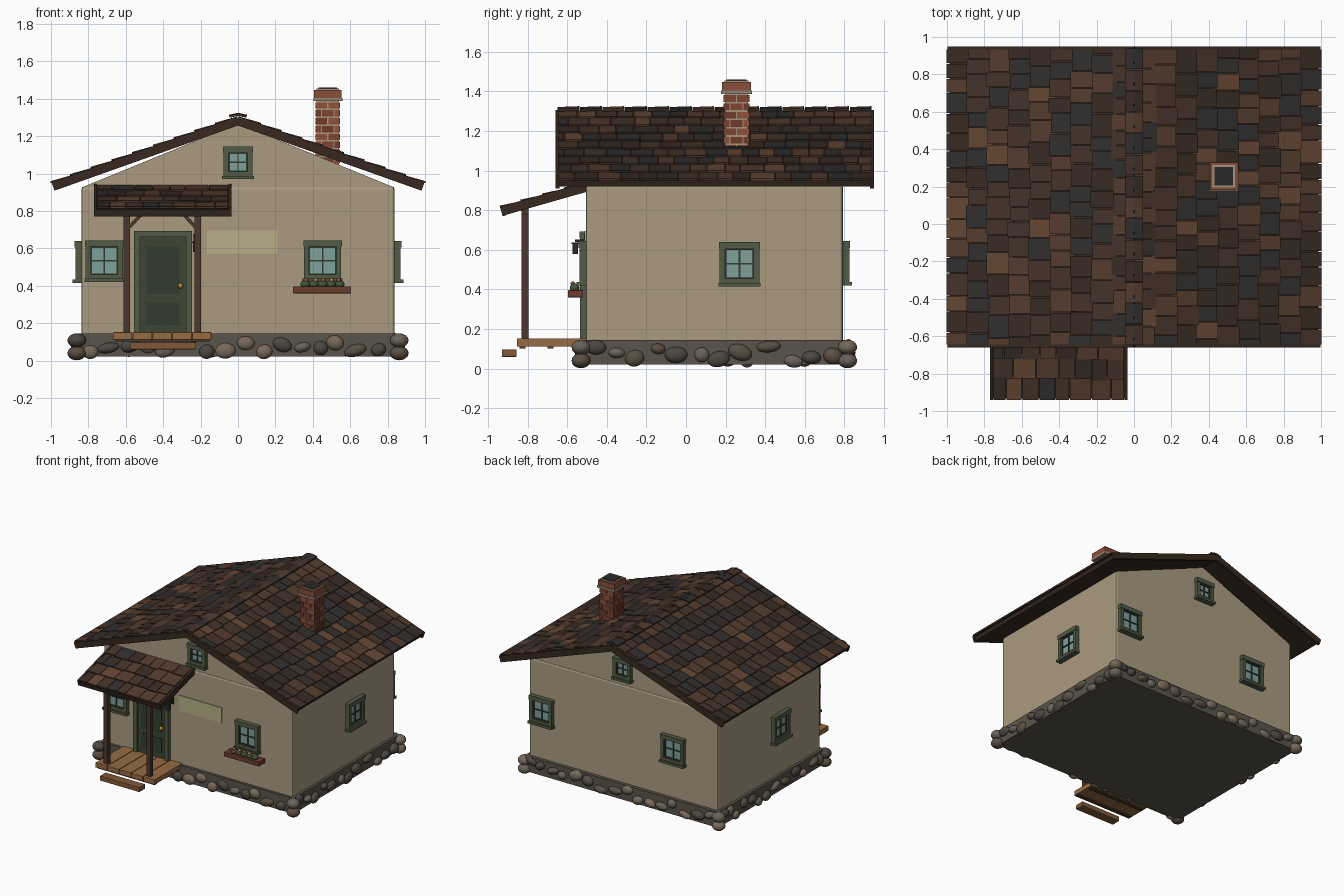
import bpy, bmesh, random
from math import pi, atan
from mathutils import Matrix, Vector

if "Cube" in bpy.data.objects:
    bpy.data.objects.remove(bpy.data.objects["Cube"])

random.seed(7)
T = Matrix.Translation
R = Matrix.Rotation
I = Matrix.Identity(4)
mats = {}


def material(hexcol):
    if hexcol not in mats:
        m = bpy.data.materials.new("col_" + hexcol)
        m.diffuse_color = [(int(hexcol[i:i + 2], 16) / 255) ** 2.2 for i in (0, 2, 4)] + [1]
        m.use_nodes = True
        m.node_tree.nodes["Principled BSDF"].inputs["Base Color"].default_value = m.diffuse_color
        mats[hexcol] = m
    return mats[hexcol]


def box(c, s, frame=I, rot=I):
    """Matrix of a box with centre c and size s inside a local frame."""
    return frame @ T(Vector(c)) @ rot @ Matrix.Diagonal((*s, 1))


def span(x0, x1, y0, y1, z0, z1, frame=I):
    return box(((x0 + x1) / 2, (y0 + y1) / 2, (z0 + z1) / 2), (x1 - x0, y1 - y0, z1 - z0), frame)


def build(name, parts, colours, kind="box", bevel=0):
    """Join primitives (matrix or (matrix, colour index)) into one object."""
    colours = [colours] if isinstance(colours, str) else colours
    bm = bmesh.new()
    for p in parts:
        m, idx = p if isinstance(p, tuple) else (p, 0)
        if kind == "box":
            v = bmesh.ops.create_cube(bm, size=1, matrix=m)["verts"]
        else:
            v = bmesh.ops.create_icosphere(bm, subdivisions=3, radius=1, matrix=m)["verts"]
        for f in {f for x in v for f in x.link_faces}:
            f.material_index = idx
            f.smooth = kind == "ball"
    me = bpy.data.meshes.new(name)
    bm.to_mesh(me)
    bm.free()
    for c in colours:
        me.materials.append(material(c))
    ob = bpy.data.objects.new(name, me)
    bpy.context.collection.objects.link(ob)
    if bevel:
        b = ob.modifiers.new("bevel", "BEVEL")
        b.width, b.segments = bevel, 2
    return ob


WALL, GREEN, DARKGREEN, GLASS = "A89A80", "535B47", "363F33", "7F9F9A"
ROOFDARK, POST, PLANK = "3A2D25", "4C3A2E", "946B45"
SHINGLES = ["46362D", "3A2E28", "553E31", "353231", "644837"]
XW, YF, YB, YC = 0.838, -0.506, 0.793, 0.145

# Plaster walls and gable prism
build("walls", [span(-XW, XW, YF, YB, 0.13, 0.93)], WALL, bevel=0.015)
bm = bmesh.new()
tri = [bm.verts.new(p) for p in ((-XW, YF + 0.006, 0.925), (XW, YF + 0.006, 0.925), (0, YF + 0.006, 1.268))]
ext = bmesh.ops.extrude_face_region(bm, geom=[bm.faces.new(tri)])
bmesh.ops.translate(bm, vec=(0, YB - YF - 0.012, 0), verts=[g for g in ext["geom"] if isinstance(g, bmesh.types.BMVert)])
bmesh.ops.recalc_face_normals(bm, faces=bm.faces)
gable = bpy.data.meshes.new("gables")
bm.to_mesh(gable)
bm.free()
gable.materials.append(material(WALL))
bpy.context.collection.objects.link(bpy.data.objects.new("gables", gable))

# Foundation slab with field stones around it
BX, B0, B1 = 0.86, -0.526, 0.82
build("foundation", [span(-BX, BX, B0, B1, 0.022, 0.145)], "5A554C")
stones = []


def stone(x, y, along_x, r):
    a, b, h = r
    s = (a, b, h) if along_x else (b, a, h)
    z = random.uniform(h + 0.004, 0.146 - h)
    tilt = R(random.uniform(-0.35, 0.35), 4, 'Y' if along_x else 'X')
    stones.append((box((x, y, z), s, rot=tilt), random.randrange(4)))


for lo, hi, along_x, sides in ((-BX, BX, True, (B0, B1)), (B0, B1, False, (-BX, BX))):
    for side in sides:
        p = lo + 0.07
        while p < hi - 0.04:
            r = (random.uniform(0.034, 0.062), random.uniform(0.025, 0.036), random.uniform(0.026, 0.042))
            stone(p if along_x else side, side if along_x else p, along_x, r)
            p += r[0] * 2 + random.uniform(-0.005, 0.022)
for x in (-BX - 0.002, BX + 0.002):
    for y in (B0 - 0.004, B1 - 0.004):
        for z in (0.04, 0.108):
            stones.append((box((x, y, z), (0.05, 0.048, 0.038)), random.randrange(4)))
build("foundation_stones", stones, ["6A6259", "5B5044", "77695A", "4D4843"], "ball")


# Shingled slopes: local x runs down the slope, local y along the eave
def shingles(name, frame, length, width, courses):
    parts, e = [], length / courses
    for i in range(courses):
        y = -width / 2 - (0.05 if i % 2 else 0)
        while y < width / 2 - 0.01:
            w = random.uniform(0.075, 0.125)
            y0, y1 = max(y, -width / 2), min(y + w, width / 2)
            if width / 2 - y1 < 0.03:
                y1 = width / 2
            end = (i + 1) * e + (random.uniform(-0.008, 0.008) if i < courses - 1 else 0)
            start = max(i * e - 0.025, 0)
            parts.append((box(((start + end) / 2, (y0 + y1) / 2, 0.011), (end - start, y1 - y0 - 0.004, 0.011),
                              frame, R(-0.07, 4, 'Y')), random.choices(range(5), (4, 4, 3, 3, 1))[0]))
            y = y1
    build(name, parts, SHINGLES)


ANG, HW = atan(0.355), 0.795
for side, turn in (("right", 0), ("left", pi)):
    M = T((0, YC, 1.293)) @ R(turn, 4, 'Z') @ R(ANG, 4, 'Y')
    build(side + "_roof_deck", [span(-0.003, 1.045, -HW + 0.005, HW - 0.005, -0.025, 0.004, M)], ROOFDARK)
    build(side + "_barge_boards", [span(0, 1.053, s * HW - 0.01, s * HW + 0.01, -0.034, 0.014, M) for s in (-1, 1)],
          ROOFDARK)
    shingles(side + "_roof_shingles", M, 1.058, 2 * HW - 0.01, 9)
caps = []
for i in range(14):
    for s in (-1, 1):
        caps.append((box((s * 0.022, YC - HW + (i + 0.5) * 2 * HW / 14, 1.312), (0.05, 0.109, 0.012),
                         rot=R(s * 0.22, 4, 'Y') @ R(0.04, 4, 'X')), (i * 3) % 4))
build("ridge_caps", caps, SHINGLES)

# Porch roof
M = T((-0.402, -0.495, 0.928)) @ R(-pi / 2, 4, 'Z') @ R(atan(0.285), 4, 'Y')
build("porch_roof_deck", [span(0, 0.45, -0.355, 0.355, -0.022, 0.004, M)], ROOFDARK)
build("porch_roof_trim", [span(0, 0.458, s * 0.36 - 0.008, s * 0.36 + 0.008, -0.032, 0.016, M) for s in (-1, 1)]
      + [span(0.44, 0.455, -0.36, 0.36, -0.034, 0.004, M)], ROOFDARK)
shingles("porch_roof_shingles", M, 0.458, 0.70, 4)

# Porch posts, beam, braces, deck and step
build("porch_posts", [box((x, -0.813, 0.48), (0.035, 0.035, 0.67)) for x in (-0.594, -0.214)], POST)
build("porch_beam", [span(-0.72, -0.085, -0.83, -0.796, 0.775, 0.81)], POST)
build("porch_braces", [box((-0.404 + s * 0.152, -0.813, 0.74), (0.018, 0.022, 0.11), rot=R(-s * 0.75, 4, 'Y'))
                       for s in (-1, 1)], POST)
build("porch_deck", [span(-0.668 + i * 0.1058, -0.566 + i * 0.1058, -0.854, -0.5, 0.112, 0.152)
                     for i in range(5)], PLANK, bevel=0.003)
build("deck_joists", [span(-0.655, -0.152, y, y + 0.03, 0.102, 0.115) for y in (-0.84, -0.7, -0.56)], POST)
build("porch_step", [span(-0.577, -0.225, -0.93, -0.855, 0.06, 0.097)], "80593A", bevel=0.003)


# Windows: local -y points out of the wall
def window(name, frame, w=0.2, h=0.205):
    t, d = 0.028, 0.032
    sides = [span(s * w / 2 - (t if s > 0 else 0), s * w / 2 + (t if s < 0 else 0), -d, 0.01, -h / 2, h / 2, frame)
             for s in (-1, 1)]
    rails = [span(-w / 2 - 0.003, w / 2 + 0.003, -d - 0.004, 0.01, h / 2 - t, h / 2 + 0.006, frame),
             span(-w / 2, w / 2, -d, 0.01, -h / 2, -h / 2 + t, frame),
             span(-w / 2 - 0.007, w / 2 + 0.007, -d - 0.014, 0.01, -h / 2 - 0.012, -h / 2 + 0.006, frame)]
    build(name + "_frame", sides + rails, GREEN)
    build(name + "_glass", [span(-w / 2 + t, w / 2 - t, -0.012, 0.005, -h / 2 + t, h / 2 - t, frame)], GLASS)
    gw, gh = w / 2 - t, h / 2 - t
    bars = [span(-0.004, 0.004, -0.019, 0, -gh, gh, frame), span(-gw, gw, -0.019, 0, -0.004, 0.004, frame)]
    for s in (-1, 1):
        bars += [box((s * (gw - 0.003), -0.01, 0), (0.006, 0.02, 2 * gh), frame),
                 box((0, -0.01, s * (gh - 0.003)), (2 * gw, 0.02, 0.006), frame)]
    build(name + "_bars", bars, DARKGREEN)


for label, y, turn, s in (("front", YF, 0, 1), ("back", YB, pi, -1)):
    Z = R(turn, 4, 'Z')
    window(label + "_window_a", T((-0.715 * s, y, 0.535)) @ Z)
    window(label + "_window_b", T((0.452 * s, y, 0.535)) @ Z)
    window(label + "_gable_window", T((0, y + 0.006 * s, 1.06)) @ Z, 0.156, 0.156)
window("right_window", T((XW, 0.27, 0.53)) @ R(pi / 2, 4, 'Z'))
window("left_window", T((-XW, 0.015, 0.53)) @ R(-pi / 2, 4, 'Z'))

# Door with frame, panels and knob
D = T((-0.401, YF, 0))
build("door_frame", [span(-0.155, -0.123, -0.03, 0.01, 0.15, 0.69, D), span(0.123, 0.155, -0.03, 0.01, 0.15, 0.69, D),
                     span(-0.155, 0.155, -0.032, 0.01, 0.66, 0.692, D)], GREEN)
build("door", [span(-0.123, 0.123, -0.014, 0.01, 0.15, 0.66, D)], "3F4838")
build("door_panels", [span(-0.088, 0.088, -0.02, 0, a, b, D) for a, b in ((0.19, 0.31), (0.355, 0.61))], DARKGREEN)
build("door_knob", [box((0.093, -0.03, 0.40), (0.014,) * 3, D)], "B88E3C", "ball")

# Wall lantern and blank sign board
build("wall_lantern", [box((-0.226, -0.56, 0.605), (0.028, 0.028, 0.05)), box((-0.226, -0.56, 0.634), (0.038, 0.038, 0.008)),
                       box((-0.226, -0.53, 0.645), (0.012, 0.06, 0.012)), box((-0.226, -0.51, 0.645), (0.026, 0.012, 0.07))],
      "2C2B28")
build("sign_board", [span(-0.165, 0.212, -0.513, -0.5, 0.572, 0.695)], "B7AD86")

# Flower box
build("flower_box", [span(0.294, 0.604, -0.597, -0.52, 0.36, 0.396)], "6B4030", bevel=0.003)
leaves, blooms = [], []
for i in range(5):
    x = 0.36 + i * 0.046
    leaves.append(box((x, -0.563, 0.408), (0.026, 0.024, 0.022)))
    blooms.append((box((x + random.uniform(-0.012, 0.012), -0.572, 0.43), (0.012, 0.012, 0.01)), i % 2))
build("flower_leaves", leaves, "46573A", "ball")
build("flower_blooms", blooms, ["A8503F", "BC7D62"], "ball")

# Brick chimney
CX, CY, RH = 0.48, 0.255, 0.042
build("chimney_mortar", [span(CX - 0.059, CX + 0.059, CY - 0.059, CY + 0.059, 1.04, 1.40)], "A3917C")
bricks = []
for row in range(8):
    z = 1.07 + row * RH
    cuts = (-0.065, 0.0, 0.065) if row % 2 else (-0.065, -0.033, 0.033, 0.065)
    for k in range(4):
        F = T((CX, CY, z)) @ R(k * pi / 2, 4, 'Z')
        for a, b in zip(cuts, cuts[1:]):
            bricks.append((span(a + 0.003, b - 0.003, -0.065, -0.045, -RH / 2 + 0.004, RH / 2 - 0.004, F),
                           random.randrange(3)))
build("chimney_bricks", bricks, ["7E4634", "8F523C", "6E3D2F"])
build("chimney_ledge", [box((CX, CY, 1.396), (0.155, 0.155, 0.018))], "968673")
build("chimney_crown", [box((CX, CY, 1.426), (0.146, 0.146, 0.044))], "87503C")
build("chimney_cap", [box((CX, CY, 1.45), (0.122, 0.122, 0.012))], "A3917C")
build("chimney_flue", [box((CX, CY, 1.453), (0.1, 0.1, 0.014))], "2E2C2B")
